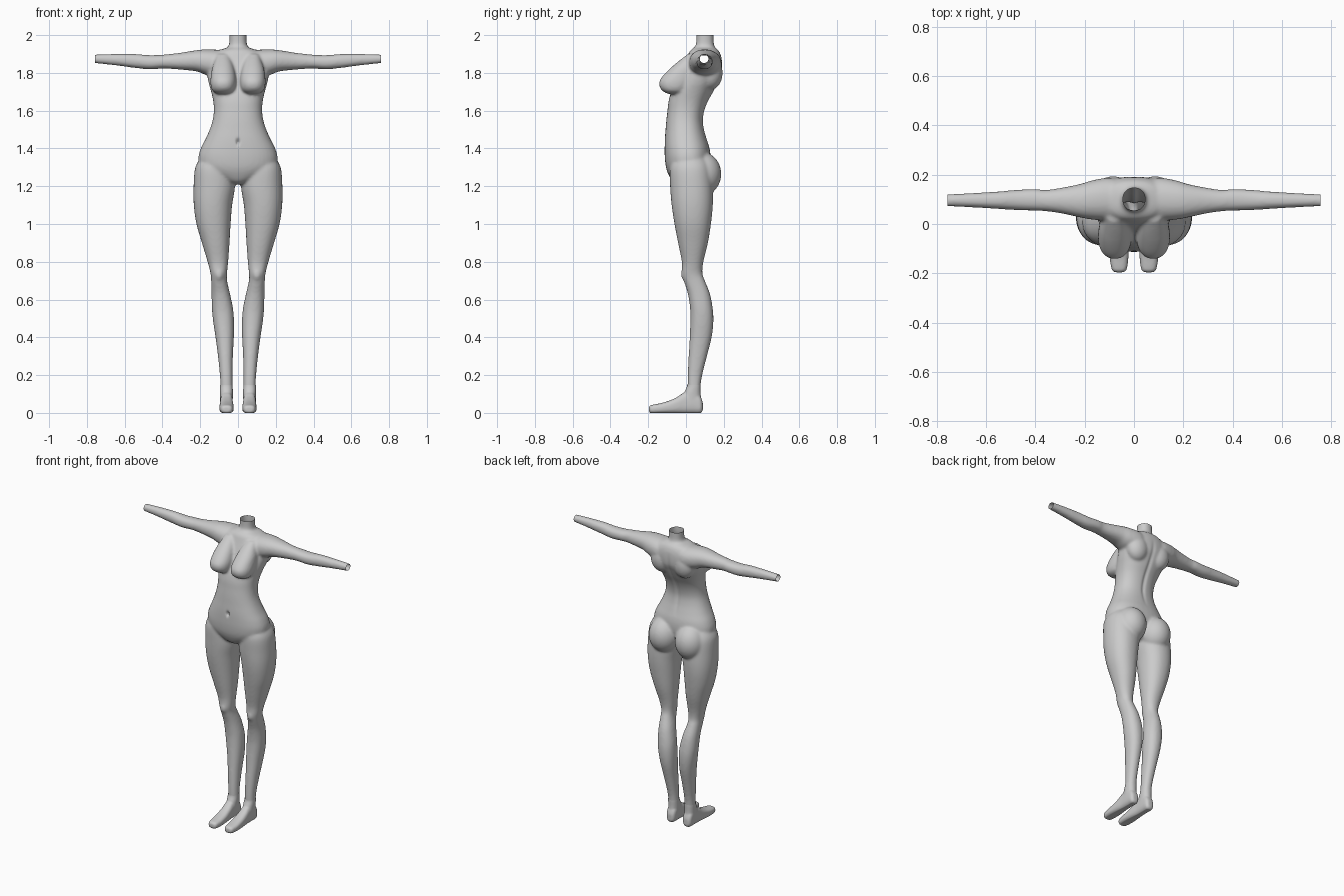
import bpy, bmesh, math
from mathutils import Vector

grey = bpy.data.materials.new("plain grey")
grey.diffuse_color = (0.6, 0.6, 0.6, 1)


def smooth_rows(rows, steps=5):
    """Catmull-Rom interpolation between cross-section rows."""
    out = []
    for i in range(len(rows) - 1):
        p0, p1, p2, p3 = (rows[max(i - 1, 0)], rows[i], rows[i + 1], rows[min(i + 2, len(rows) - 1)])
        for s in range(steps):
            t = s / steps
            out.append([0.5 * (2 * b + (c - a) * t + (2 * a - 5 * b + 4 * c - d) * t * t
                               + (3 * b - a - 3 * c + d) * t ** 3)
                        for a, b, c, d in zip(p0, p1, p2, p3)])
    return out + [rows[-1]]


def loft(bm, rows, axes, sign=1, power=2.2, n=40):
    """Closed loft; row = (t, a0, a1, b0, b1), axes = indices of t, a, b."""
    rings = []
    for t, a0, a1, b0, b1 in smooth_rows(rows):
        ring = []
        for k in range(n):
            c, s = math.cos(2 * math.pi * k / n), math.sin(2 * math.pi * k / n)
            e = 2 / power
            co = [0, 0, 0]
            co[axes[0]] = t
            co[axes[1]] = (a0 + a1) / 2 + (a1 - a0) / 2 * math.copysign(abs(c) ** e, c)
            co[axes[2]] = (b0 + b1) / 2 + (b1 - b0) / 2 * math.copysign(abs(s) ** e, s)
            co[0] *= sign
            ring.append(bm.verts.new(co))
        rings.append(ring)
    faces = [bm.faces.new(rings[0]), bm.faces.new(rings[-1])]
    for r, q in zip(rings, rings[1:]):
        faces += [bm.faces.new((r[k], r[(k + 1) % n], q[(k + 1) % n], q[k])) for k in range(n)]
    bmesh.ops.recalc_face_normals(bm, faces=faces)


def ball(bm, centre, size):
    new = bmesh.ops.create_uvsphere(bm, u_segments=32, v_segments=20, radius=1)["verts"]
    for v in new:
        v.co = Vector(centre) + Vector((v.co.x * size[0], v.co.y * size[1], v.co.z * size[2]))


def fuse(bm, name, voxel, iterations):
    """Merge overlapping volumes into one smooth skin."""
    me = bpy.data.meshes.new(name)
    bm.to_mesh(me)
    bm.free()
    ob = bpy.data.objects.new(name, me)
    bpy.context.collection.objects.link(ob)
    m = ob.modifiers.new("skin", 'REMESH')
    m.mode, m.voxel_size = 'VOXEL', voxel
    m = ob.modifiers.new("soften", 'SMOOTH')
    m.factor, m.iterations = 0.5, iterations
    dg = bpy.context.evaluated_depsgraph_get()
    ob.data = bpy.data.meshes.new_from_object(ob.evaluated_get(dg))
    ob.modifiers.clear()
    ob.data.materials.clear()
    ob.data.materials.append(grey)
    return ob


def finish(ob, cuts=(), shape=None):
    """Sculpt vertices, then slice the open ends."""
    bm = bmesh.new()
    bm.from_mesh(ob.data)
    if shape:
        for v in bm.verts:
            shape(v.co)
    for co, no in cuts:
        bmesh.ops.bisect_plane(bm, geom=bm.verts[:] + bm.edges[:] + bm.faces[:],
                               plane_co=co, plane_no=no, clear_outer=True)
    for f in bm.faces:
        f.smooth = True
        f.material_index = 0
    bm.to_mesh(ob.data)
    bm.free()


UP, SIDE, FWD = (2, 0, 1), (0, 2, 1), (1, 0, 2)

# torso: z, half width, front y, back y
torso = [(1.935, .05, .045, .15), (1.915, .11, .02, .175), (1.87, .155, .0, .19), (1.8, .163, -.03, .19),
         (1.75, .156, -.05, .17), (1.7, .142, -.078, .145), (1.65, .131, -.092, .117), (1.6, .128, -.098, .098),
         (1.55, .134, -.104, .09), (1.5, .15, -.108, .096), (1.45, .172, -.112, .11), (1.4, .197, -.113, .125),
         (1.35, .21, -.112, .13), (1.3, .2, -.106, .125), (1.26, .15, -.092, .11), (1.225, .07, -.07, .09),
         (1.21, .03, -.04, .06)]
neck = [(2.03, -.046, .046, .054, .147), (1.96, -.046, .046, .054, .147), (1.935, -.056, .056, .045, .153),
        (1.91, -.09, .09, .03, .165), (1.88, -.1, .1, .03, .17)]
# arm: x, bottom z, top z, front y, back y
arm = [(.03, 1.77, 1.915, .03, .175), (.1, 1.775, 1.922, .015, .188), (.17, 1.79, 1.924, .018, .177),
       (.22, 1.808, 1.92, .027, .162), (.3, 1.817, 1.907, .044, .146), (.36, 1.822, 1.9, .052, .138),
       (.4, 1.823, 1.896, .054, .142), (.47, 1.819, 1.894, .056, .139), (.55, 1.827, 1.9, .061, .132),
       (.65, 1.84, 1.9, .067, .126), (.76, 1.852, 1.897, .072, .12), (.79, 1.854, 1.896, .073, .119)]
# leg: z, inner x, outer x, front y, back y
leg = [(1.36, .05, .19, -.06, .1), (1.3, .025, .226, -.085, .13), (1.2, .016, .235, -.084, .142),
       (1.1, .031, .234, -.076, .142), (1.0, .039, .22, -.061, .132), (.9, .045, .191, -.042, .116),
       (.8, .052, .161, -.022, .092), (.74, .058, .146, -.022, .087), (.7, .058, .142, -.012, .1),
       (.63, .042, .14, .01, .127), (.55, .026, .138, .022, .142), (.48, .021, .131, .023, .145),
       (.4, .022, .119, .02, .136), (.3, .027, .106, .014, .111), (.2, .029, .096, .009, .086),
       (.14, .029, .093, .008, .077), (.11, .029, .093, .008, .077)]
# breast: z, inner x, outer x, front y, back y
breast = [(1.9, .05, .11, .01, .07), (1.86, .032, .125, -.042, .07), (1.82, .02, .138, -.088, .06),
          (1.78, .012, .144, -.126, .05), (1.75, .01, .146, -.142, .04), (1.72, .014, .142, -.137, .02),
          (1.7, .026, .13, -.118, .0), (1.689, .05, .105, -.095, -.03)]

body = bmesh.new()
loft(body, [(z, -w, w, f, b) for z, w, f, b in torso], UP, power=2.3)
loft(body, neck, UP)
for s in (1, -1):
    loft(body, arm, SIDE, s)
    loft(body, leg, UP, s)
    loft(body, breast, UP, s)
    ball(body, (s * .098, .085, 1.265), (.098, .102, .115))   # buttock
    ball(body, (s * .1, .0, .735), (.026, .027, .04))         # kneecap
    ball(body, (s * .085, .13, 1.8), (.075, .064, .09))       # shoulder blade


def body_details(co):
    g = math.exp(-(co.x / .012) ** 2)
    if co.y < -.05:      # navel
        co.y += .022 * math.exp(-(co.x / .007) ** 2 - ((co.z - 1.435) / .014) ** 2)
    elif co.y > .05 and 1.42 < co.z < 1.88:   # spine groove
        co.y -= .008 * g * math.sin(math.pi * (co.z - 1.42) / .46)


skin = fuse(body, "body", .0075, 9)
finish(skin, [((0, 0, 2.0), (0, 0, 1)), ((.757, 0, 0), (1, 0, 0)),
              ((-.757, 0, 0), (-1, 0, 0)), ((0, 0, .143), (0, 0, -1))], body_details)

# feet: y, inner x, outer x, bottom z, top z
foot = [(-.196, .043, .077, .008, .03), (-.185, .03, .09, -.002, .041), (-.14, .023, .098, -.003, .05),
        (-.09, .023, .098, -.003, .064), (-.045, .026, .096, -.003, .085), (-.01, .028, .094, -.003, .108),
        (.04, .028, .094, -.003, .12), (.075, .031, .091, -.002, .09), (.089, .043, .078, .012, .055)]
ankle = [(.17, .029, .094, .007, .077), (.14, .028, .095, .005, .078), (.1, .027, .095, -.012, .078),
         (.05, .029, .093, -.02, .083), (.02, .035, .088, -.01, .082)]


def flat_sole(co):
    co.z = max(co.z, 0)


for s, side in ((1, "left"), (-1, "right")):
    bm = bmesh.new()
    loft(bm, foot, FWD, s, power=2.7)
    loft(bm, ankle, UP, s)
    finish(fuse(bm, side + "_foot", .005, 6), [((0, 0, .147), (0, 0, 1))], flat_sole)
